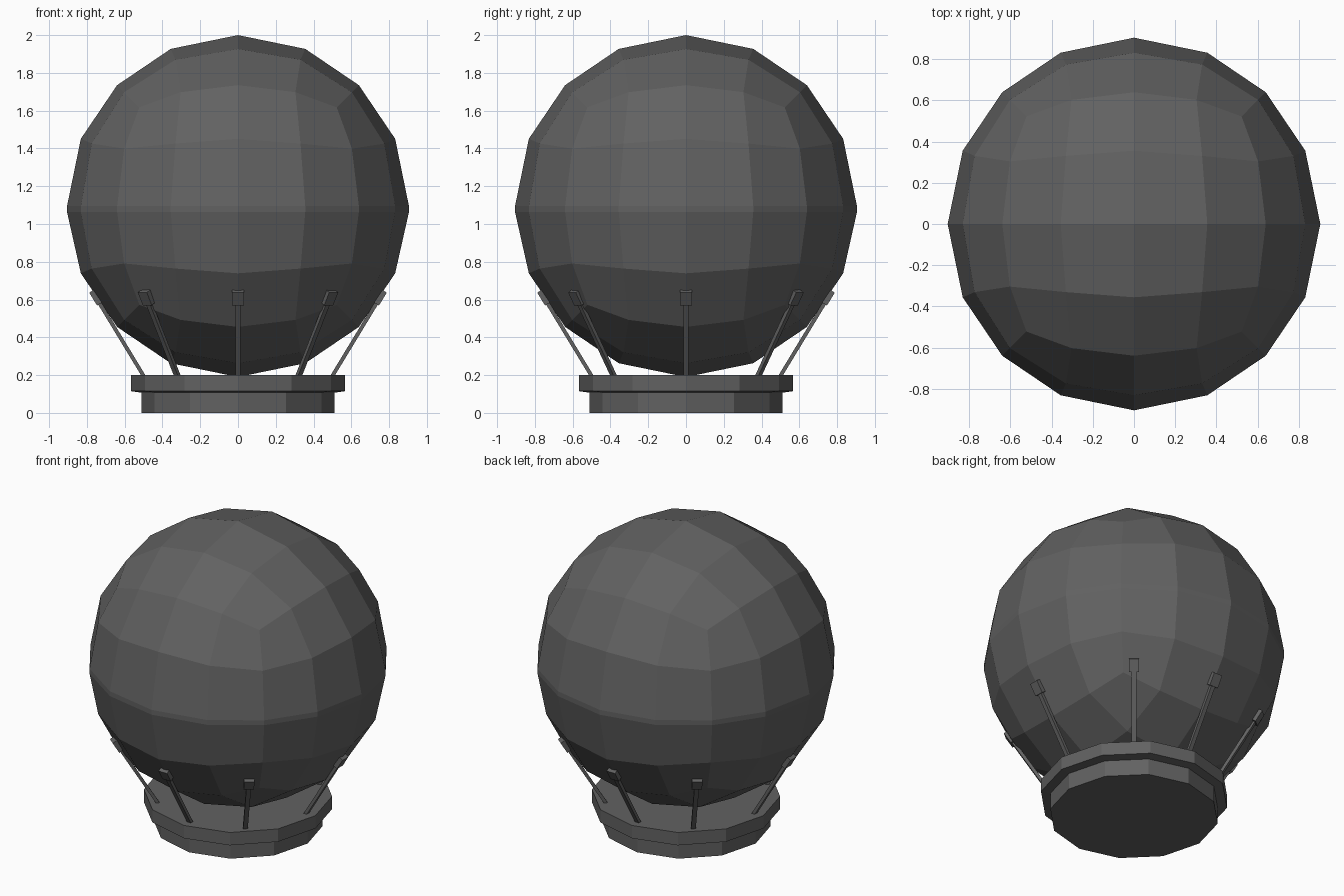
import bpy, bmesh, math
from mathutils import Vector, Matrix

if "Cube" in bpy.data.objects:
    bpy.data.objects.remove(bpy.data.objects["Cube"])

grey = bpy.data.materials.new("dark grey")
grey.diffuse_color = (0.12, 0.12, 0.12, 1)
grey.use_nodes = True
grey.node_tree.nodes["Principled BSDF"].inputs["Base Color"].default_value = grey.diffuse_color


def add_object(name, bm):
    bmesh.ops.recalc_face_normals(bm, faces=bm.faces[:])
    me = bpy.data.meshes.new(name)
    bm.to_mesh(me)
    bm.free()
    me.materials.append(grey)
    ob = bpy.data.objects.new(name, me)
    bpy.context.collection.objects.link(ob)
    return ob


def box(bm, size, matrix):
    bmesh.ops.create_cube(bm, size=1, matrix=matrix @ Matrix.Diagonal((*size, 1)))


# Dome: twice-subdivided cube pushed out to a sphere
R, CZ = 0.905, 1.095
bm = bmesh.new()
bmesh.ops.create_cube(bm, size=2)
dome = add_object("dome", bm)
sub = dome.modifiers.new("subdivide", 'SUBSURF')
sub.levels = 2
sub.use_limit_surface = False
deps = bpy.context.evaluated_depsgraph_get()
rounded = bpy.data.meshes.new_from_object(dome.evaluated_get(deps))
dome.modifiers.clear()
bm = bmesh.new()
bm.from_mesh(rounded)
for v in bm.verts:
    v.co = v.co.normalized() * R
# Narrow upright band just below the equator
equator = [v.co.copy() for v in bm.verts if abs(v.co.z) < 1e-4]
bmesh.ops.bisect_plane(bm, geom=bm.verts[:] + bm.edges[:] + bm.faces[:],
                       plane_co=(0, 0, -0.032), plane_no=(0, 0, 1))
for v in bm.verts:
    if abs(v.co.z + 0.032) < 1e-4:
        e = min(equator, key=lambda p: (p.xy - v.co.xy).length)
        v.co.x, v.co.y = e.x, e.y
bmesh.ops.translate(bm, verts=bm.verts[:], vec=(0, 0, CZ))
bm.to_mesh(dome.data)
bm.free()
for p in dome.data.polygons:
    p.use_smooth = False

# Base: twelve-sided stepped plinth
profile = [(0.51, 0), (0.51, 0.107), (0.567, 0.115), (0.567, 0.2)]
bm = bmesh.new()
rings = [[bm.verts.new((r * math.cos(i * math.pi / 6), r * math.sin(i * math.pi / 6), z))
          for i in range(12)] for r, z in profile]
for a, b in zip(rings, rings[1:]):
    for i in range(12):
        j = (i + 1) % 12
        bm.faces.new((a[i], a[j], b[j], b[i]))
bm.faces.new(rings[0])
bm.faces.new(rings[-1])
add_object("base", bm)

# Struts with clamp blocks around the dome
low, high = Vector((0.49, 0, 0.18)), Vector((0.748, 0, 0.605))
along = (high - low).normalized()
side = Vector((0, 1, 0))
out = side.cross(along)
frame = Matrix((out, side, along)).transposed().to_4x4()
for n, deg in enumerate((0, 50, 90, 130, 180, 230, 270, 310)):
    turn = Matrix.Rotation(math.radians(deg), 4, 'Z')
    bm = bmesh.new()
    box(bm, (0.02, 0.028, (high - low).length),
        turn @ Matrix.Translation((low + high) / 2) @ frame)
    add_object(f"strut_{n + 1}", bm)
    bm = bmesh.new()
    box(bm, (0.04, 0.062, 0.08), turn @ Matrix.Translation((0.75, 0, 0.613)) @ frame)
    add_object(f"clamp_{n + 1}", bm)
